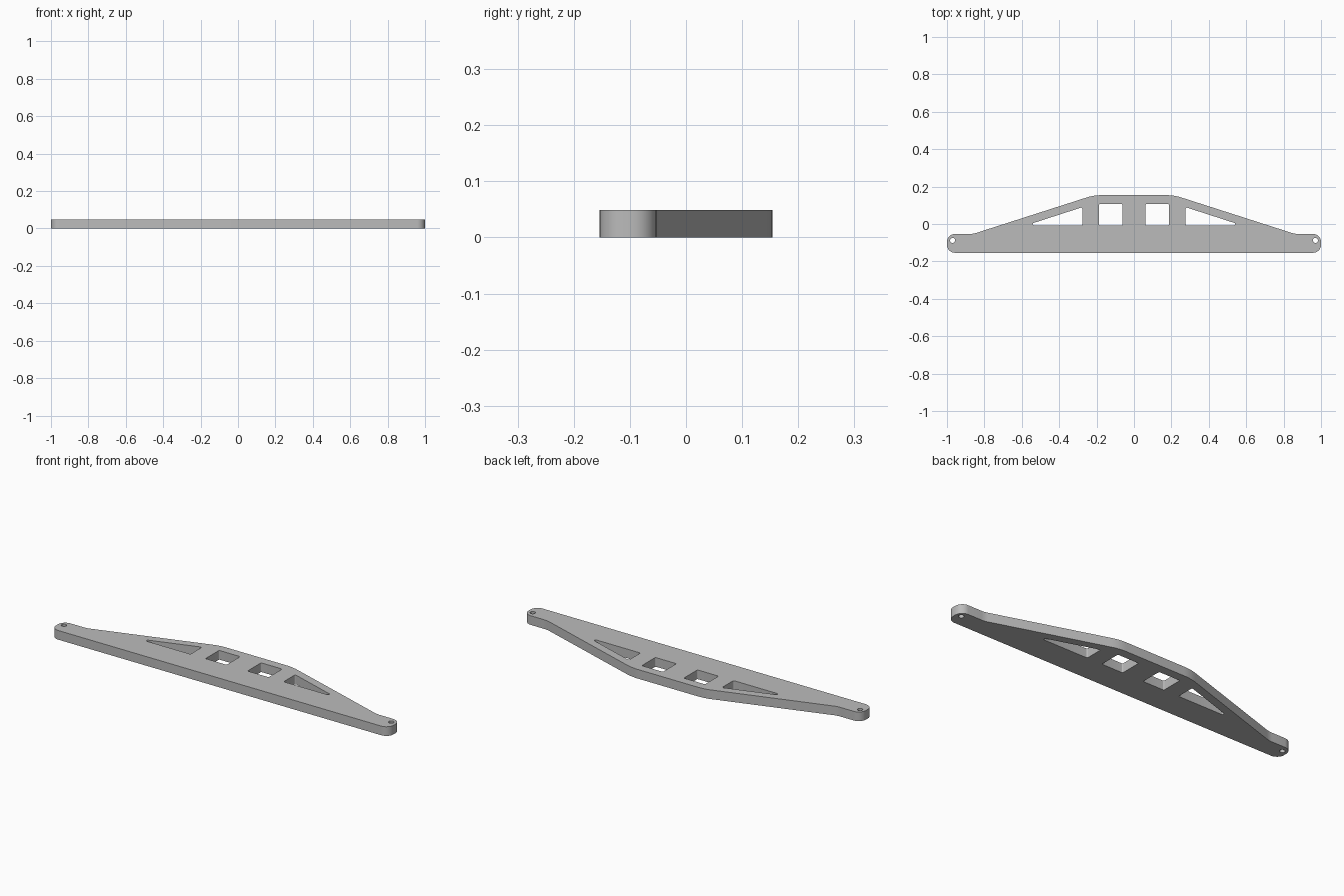
import bpy, bmesh, math
from mathutils import Vector

cube = bpy.data.objects.get("Cube")
if cube:
    bpy.data.objects.remove(cube, do_unlink=True)

THICK = 0.049


def fillet(corners, steps=8):
    """Round each (x, y, radius) corner of a closed polygon with an arc."""
    pts = []
    for i, (x, y, r) in enumerate(corners):
        p = Vector((x, y))
        a = (Vector(corners[i - 1][:2]) - p).normalized()
        b = (Vector(corners[(i + 1) % len(corners)][:2]) - p).normalized()
        half = a.angle(b) / 2
        centre = p + (a + b).normalized() * (r / math.sin(half))
        start = p + a * (r / math.tan(half)) - centre
        end = p + b * (r / math.tan(half)) - centre
        sweep = start.angle_signed(end)
        for k in range(steps + 1):
            t = -sweep * k / steps
            c, s = math.cos(t), math.sin(t)
            pts.append(centre + Vector((start.x * c - start.y * s,
                                        start.x * s + start.y * c)))
    return pts


def circle(x, y, r, n=24):
    return [Vector((x + r * math.cos(math.tau * k / n),
                    y + r * math.sin(math.tau * k / n))) for k in range(n)]


def mirror(loop):
    return [Vector((-p.x, p.y)) for p in loop]


# Outer outline: straight base, rounded end lugs, sloped shoulders, flat crown
half = [(1.0, -0.154, 0.043), (1.0, -0.053, 0.043),
        (0.86, -0.053, 0.12), (0.215, 0.154, 0.26)]
outline = fillet(half + [(-x, y, r) for x, y, r in reversed(half)])

# Openings on one side: square window, triangular window, bolt hole
square = fillet([(0.062, -0.008, 0.006), (0.187, -0.008, 0.006),
                 (0.187, 0.107, 0.006), (0.062, 0.107, 0.006)])
triangle = fillet([(0.276, -0.008, 0.007), (0.579, -0.008, 0.007),
                   (0.276, 0.09, 0.007)])
bolt_hole = circle(0.97, -0.088, 0.0135)
openings = [square, triangle, bolt_hole]

# Fill the plate between the loops, then extrude it to thickness
bm = bmesh.new()
for loop in [outline] + openings + [mirror(o) for o in openings]:
    verts = [bm.verts.new((p.x, p.y, 0)) for p in loop]
    for i, v in enumerate(verts):
        bm.edges.new((verts[i - 1], v))
bmesh.ops.triangle_fill(bm, edges=bm.edges[:], use_beauty=True, normal=(0, 0, 1))
grown = bmesh.ops.extrude_face_region(bm, geom=bm.faces[:], use_keep_orig=True)
top = [g for g in grown["geom"] if isinstance(g, bmesh.types.BMVert)]
bmesh.ops.translate(bm, verts=top, vec=(0, 0, THICK))
bmesh.ops.recalc_face_normals(bm, faces=bm.faces[:])

mesh = bpy.data.meshes.new("truss_plate")
bm.to_mesh(mesh)
bm.free()
plate = bpy.data.objects.new("truss_plate", mesh)
bpy.context.collection.objects.link(plate)

# Plain grey finish
grey = bpy.data.materials.new("plain_grey")
grey.use_nodes = True
colour = (0.5, 0.5, 0.5, 1)
grey.diffuse_color = colour
grey.node_tree.nodes["Principled BSDF"].inputs["Base Color"].default_value = colour
mesh.materials.append(grey)

bpy.ops.object.select_all(action="DESELECT")
plate.select_set(True)
bpy.context.view_layer.objects.active = plate
bpy.ops.object.shade_smooth_by_angle(angle=math.radians(30))
